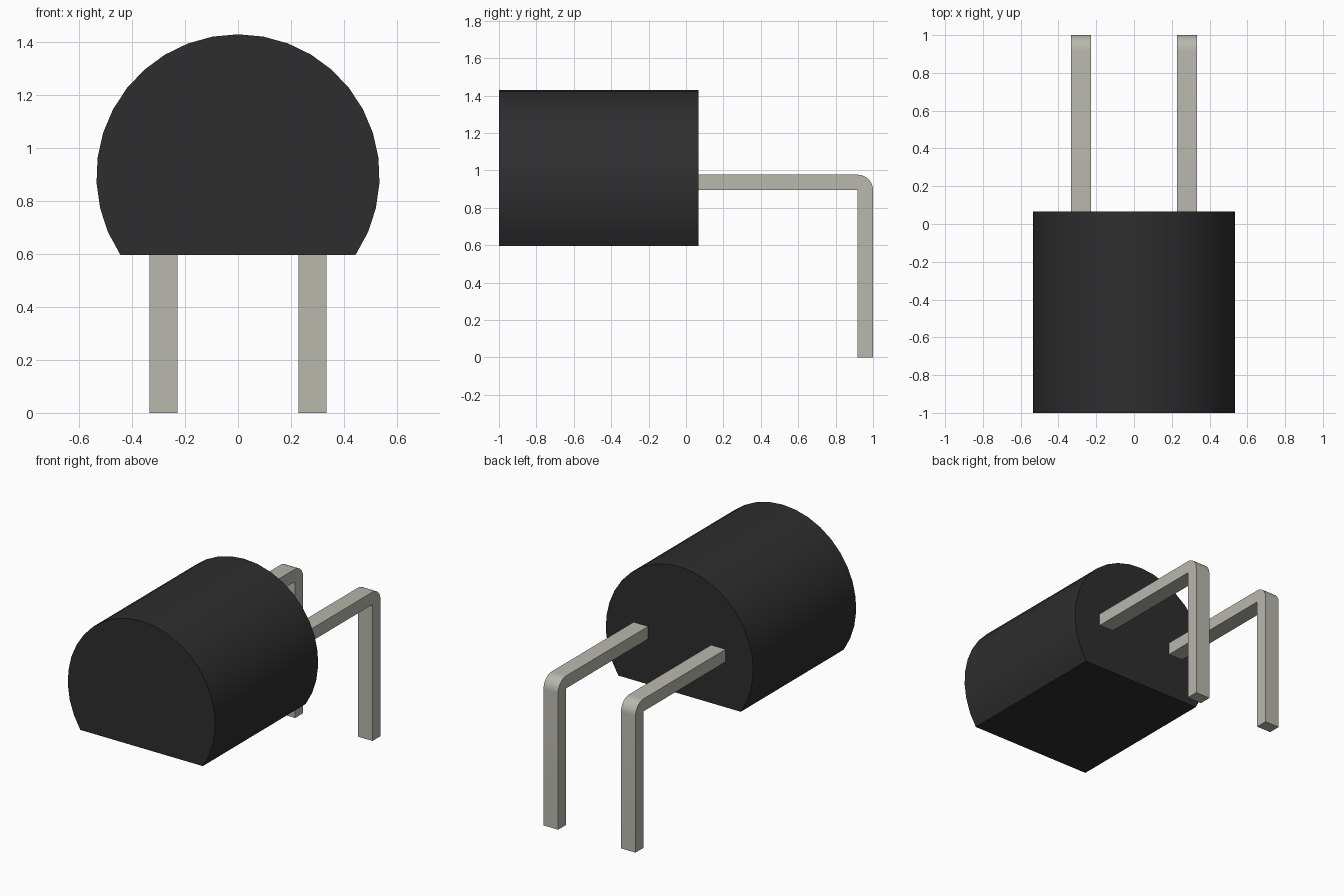
import bpy
import math

cube = bpy.data.objects.get("Cube")
if cube:
    bpy.data.objects.remove(cube, do_unlink=True)


def material(name, rgb):
    mat = bpy.data.materials.new(name)
    mat.use_nodes = True
    color = (*rgb, 1)
    mat.diffuse_color = color
    mat.node_tree.nodes["Principled BSDF"].inputs["Base Color"].default_value = color
    return mat


def extrude(name, profile, axis, start, end, mat):
    """Sweep a closed 2D profile along the x or y axis between two positions."""
    def place(p, d):
        return (d, p[0], p[1]) if axis == "x" else (p[0], d, p[1])

    n = len(profile)
    verts = [place(p, d) for d in (start, end) for p in profile]
    faces = [tuple(range(n)), tuple(range(2 * n - 1, n - 1, -1))]
    faces += [(i, i + n, (i + 1) % n + n, (i + 1) % n) for i in range(n)]
    mesh = bpy.data.meshes.new(name)
    mesh.from_pydata(verts, [], faces)
    mesh.materials.append(mat)
    obj = bpy.data.objects.new(name, mesh)
    bpy.context.collection.objects.link(obj)
    # Consistent outward normals, smooth curves with crisp edges
    bpy.ops.object.select_all(action="DESELECT")
    obj.select_set(True)
    bpy.context.view_layer.objects.active = obj
    bpy.ops.object.mode_set(mode="EDIT")
    bpy.ops.mesh.select_all(action="SELECT")
    bpy.ops.mesh.normals_make_consistent(inside=False)
    bpy.ops.object.mode_set(mode="OBJECT")
    bpy.ops.object.shade_smooth_by_angle(angle=math.radians(30))
    return obj


black = material("black plastic", (0.027, 0.027, 0.027))
metal = material("tinned metal", (0.479, 0.479, 0.423))

# Body: round barrel with a flat underside
RADIUS, CENTER_Z, FLAT_Z, BACK_Y = 0.535, 0.895, 0.597, 0.067
SEGMENTS = 24
half_angle = math.acos((FLAT_Z - CENTER_Z) / RADIUS)
angles = [half_angle * (2 * i / SEGMENTS - 1) for i in range(SEGMENTS + 1)]
outline = [(RADIUS * math.sin(a), CENTER_Z + RADIUS * math.cos(a)) for a in angles]
extrude("body", outline, "y", -1, BACK_Y, black)

# Legs: flat strips leaving the back and bending down, rounded outside the bend
THICK, TOP_Z = 0.082, 0.977
inner_y, inner_z = 1 - THICK, TOP_Z - THICK
bend = [math.radians(90 - 90 * i / 8) for i in range(9)]
leg = [(1, 0), (inner_y, 0), (inner_y, inner_z), (BACK_Y, inner_z), (BACK_Y, TOP_Z)]
leg += [(inner_y + THICK * math.cos(a), inner_z + THICK * math.sin(a)) for a in bend]
for side, x in (("left", 0.281), ("right", -0.281)):
    extrude(side + "_leg", leg, "x", x - 0.053, x + 0.053, metal)
